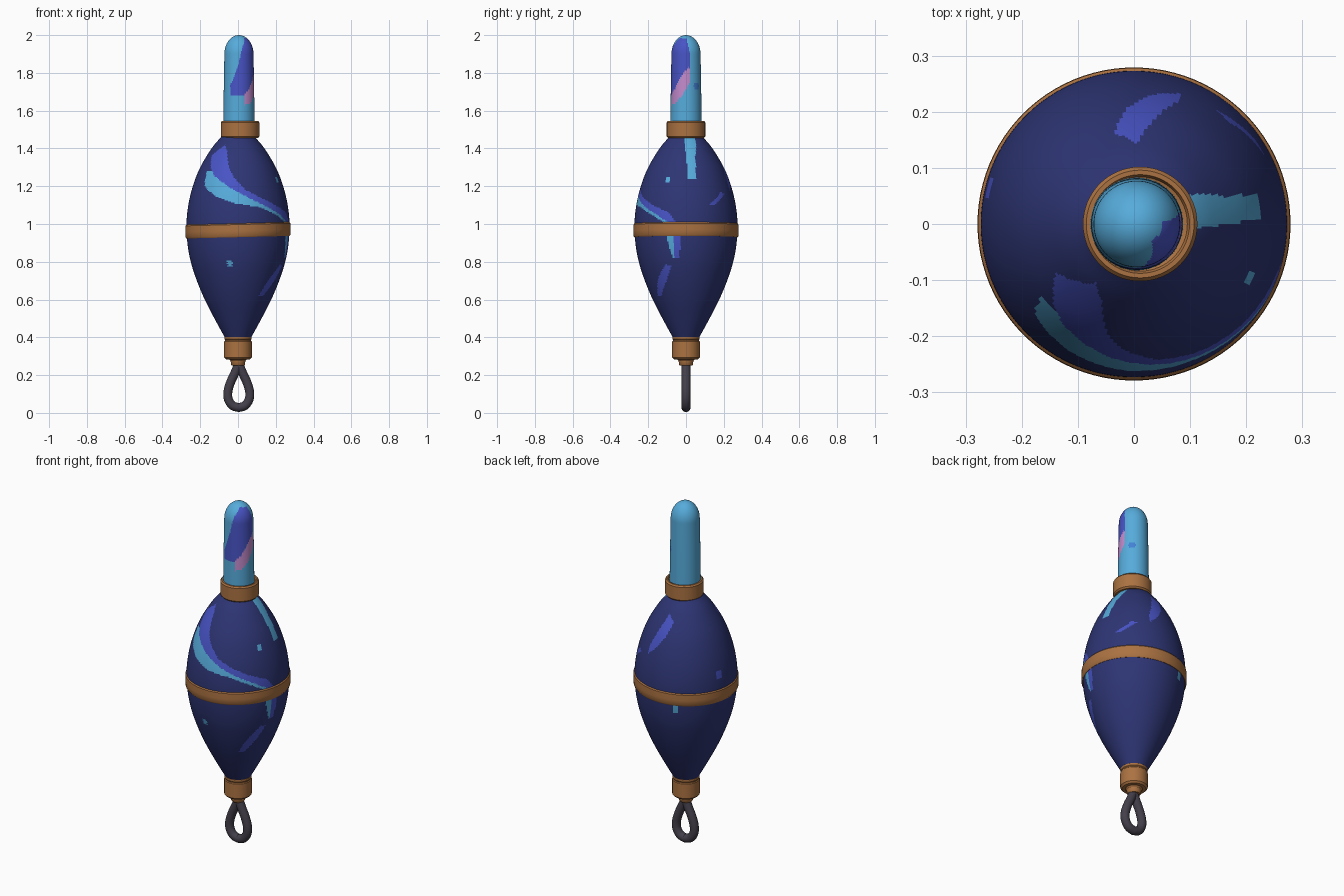
import bpy, bmesh, math
from mathutils import Vector

if "Cube" in bpy.data.objects:
    bpy.data.objects.remove(bpy.data.objects["Cube"])


def material(name, rgb):
    m = bpy.data.materials.new(name)
    m.diffuse_color = (*rgb, 1)
    m.use_nodes = True
    m.node_tree.nodes["Principled BSDF"].inputs["Base Color"].default_value = m.diffuse_color
    return m


NAVY = material("navy", (0.027, 0.036, 0.175))
VIOLET = material("violet blue", (0.065, 0.088, 0.56))
CYAN = material("light cyan", (0.093, 0.41, 0.71))
AZURE = material("azure", (0.055, 0.22, 0.66))
PINK = material("pink", (0.55, 0.26, 0.61))
BRONZE = material("bronze", (0.41, 0.17, 0.054))
DARK = material("dark metal", (0.058, 0.05, 0.07))


def smooth_curve(pts, n):
    """Catmull-Rom through 2D points, n steps per span."""
    p = [Vector(a) for a in pts]
    p = [2 * p[0] - p[1]] + p + [2 * p[-1] - p[-2]]
    out = []
    for i in range(1, len(p) - 2):
        a, b, c, d = p[i - 1:i + 3]
        for k in range(n):
            t = k / n
            out.append(0.5 * (2 * b + (c - a) * t + (2 * a - 5 * b + 4 * c - d) * t * t
                              + (3 * b - a - 3 * c + d) * t ** 3))
    return out + [p[-2]]


def inside(poly, u, v):
    hit = False
    for (x1, y1), (x2, y2) in zip(poly, poly[1:] + poly[:1]):
        if (y1 > v) != (y2 > v) and u < (x2 - x1) * (v - y1) / (y2 - y1) + x1:
            hit = not hit
    return hit


def lathe(name, profile, mats, seg=64, cx=0.0, closed=False, patches=(), tilt=0.0):
    """Spin an (r, z) profile; patches are (slot, polygon in degrees from front, z)."""
    bm = bmesh.new()
    rings = []
    for r, z in profile:
        if r < 1e-4:
            rings.append([bm.verts.new((cx, 0, z))] * seg)
        else:
            rings.append([bm.verts.new((cx + r * math.sin(a), -r * math.cos(a),
                                        z + tilt * r * math.sin(a)))
                          for a in (2 * math.pi * k / seg for k in range(seg))])
    pairs = list(zip(rings, rings[1:]))
    if closed:
        pairs.append((rings[-1], rings[0]))
    for lo, hi in pairs:
        for k in range(seg):
            j = (k + 1) % seg
            vs = list(dict.fromkeys((lo[k], lo[j], hi[j], hi[k])))
            f = bm.faces.new(vs)
            c = f.calc_center_median()
            ang = math.degrees(math.atan2(c.x - cx, -c.y))
            if ang < -165:
                ang += 360
            for slot, poly in patches:
                if inside(poly, ang, c.z):
                    f.material_index = slot
    bmesh.ops.recalc_face_normals(bm, faces=bm.faces)
    me = bpy.data.meshes.new(name)
    bm.to_mesh(me)
    bm.free()
    for m in mats:
        me.materials.append(m)
    ob = bpy.data.objects.new(name, me)
    bpy.context.collection.objects.link(ob)
    bpy.context.view_layer.objects.active = ob
    ob.select_set(True)
    bpy.ops.object.shade_smooth_by_angle(angle=math.radians(35))
    ob.select_set(False)
    return ob


def spot(u, z, du, dz):
    return [(u - du, z - dz), (u + du, z - dz), (u + du, z + dz), (u - du, z + dz)]


# egg-shaped body with painted swooshes (1 = violet, 2 = cyan)
body_pts = [(0.07, 0.4), (0.125, 0.5), (0.176, 0.6), (0.218, 0.7), (0.25, 0.8), (0.268, 0.9),
            (0.273, 1.0), (0.263, 1.1), (0.239, 1.2), (0.2, 1.3), (0.14, 1.4), (0.09, 1.46)]
body_curve = smooth_curve(body_pts, 16)
body_patches = [
    # front swoosh
    (2, [(-38, 1.28), (-52, 1.28), (-48, 1.2), (-29, 1.15), (-5, 1.11), (25, 1.09), (45, 1.055),
         (60, 1.02), (66, 1.0), (78, 1.0), (70, 1.045), (53, 1.06), (19, 1.13), (-11, 1.2)]),
    (1, [(-33, 1.42), (-58, 1.365), (-46, 1.3), (-36, 1.26), (-11, 1.195), (19, 1.125),
         (53, 1.055), (73, 1.0), (80, 1.0), (70, 1.06), (46, 1.105), (28, 1.14), (10, 1.18),
         (-4, 1.24), (-14, 1.3), (-22, 1.385)]),
    # its tail under the band
    (2, [(67, 0.94), (76, 0.94), (77, 0.82), (74, 0.82)]),
    (1, [(76, 0.94), (85, 0.94), (82, 0.82), (77, 0.82)]),
    (1, [(36, 0.62), (46, 0.62), (62, 0.7), (72, 0.78), (64, 0.785), (48, 0.71)]),
    # right drip
    (2, [(85, 1.47), (122, 1.47), (107, 1.36), (103, 1.24), (93, 1.24), (90, 1.36)]),
    # back strokes
    (1, [(178, 1.4), (192, 1.36), (184, 1.29), (172, 1.22), (159, 1.17), (160, 1.22), (168, 1.31)]),
    (1, [(118, 1.1), (124, 1.1), (144, 1.16), (138, 1.17)]),
    # small dabs
    (2, spot(65, 1.235, 3.5, 0.014)),
    (2, spot(-10, 0.79, 3, 0.014)),
    (1, spot(-104, 1.08, 4, 0.022)),
    (2, spot(-157, 0.91, 3, 0.03)),
]
lathe("float_body", [(0, 0.4)] + [tuple(p) for p in body_curve] + [(0, 1.46)],
      [NAVY, VIOLET, CYAN], seg=180, patches=body_patches)

# waist band, very slightly tilted
lathe("waist_band", [(0.262, 0.93), (0.273, 0.93), (0.278, 0.937), (0.279, 0.965),
                     (0.278, 0.997), (0.272, 1.004), (0.262, 1.004)],
      [BRONZE], seg=96, closed=True, tilt=0.025)

# rounded tip with painted patch
dome = [(0.077 * math.cos(a), 1.9 + 0.1 * math.sin(a))
        for a in (math.pi / 2 * k / 20 for k in range(20))] + [(0, 2.0)]
shaft = [(0.083 - 0.006 * (k / 40) ** 1.5, 1.46 + 0.44 * k / 40) for k in range(40)]
tip_patches = [
    (1, [(-32, 1.68), (-35, 1.73), (-10, 1.81), (5, 1.88), (15, 1.94), (40, 1.985), (95, 1.98),
         (105, 1.9), (104, 1.82), (70, 1.78), (40, 1.71), (22, 1.68)]),
    (2, [(22, 1.63), (22, 1.69), (45, 1.72), (75, 1.79), (100, 1.83), (106, 1.82), (105, 1.75),
         (75, 1.68), (45, 1.635)]),
    (3, [(125, 1.71), (145, 1.71), (151, 1.73), (145, 1.75), (125, 1.75), (119, 1.73)]),
]
lathe("float_tip", [(0, 1.46)] + shaft + dome, [CYAN, VIOLET, PINK, AZURE], seg=120,
      cx=0.005, patches=tip_patches)

# upper collar
lathe("upper_collar", [(0.07, 1.455), (0.095, 1.455), (0.102, 1.463), (0.102, 1.538),
                       (0.096, 1.546), (0.088, 1.546), (0.084, 1.535), (0.07, 1.53)],
      [BRONZE], cx=0.011, closed=True)

# lower collar with groove, and the neck below it
lathe("lower_collar", [(0, 0.25), (0.032, 0.25), (0.037, 0.256), (0.039, 0.275), (0.046, 0.283),
                       (0.064, 0.284), (0.073, 0.294), (0.073, 0.378), (0.069, 0.382),
                       (0.069, 0.386), (0.072, 0.39), (0.072, 0.402), (0.066, 0.408), (0, 0.41)],
      [BRONZE])

# teardrop line ring
cu = bpy.data.curves.new("line_ring", "CURVE")
cu.dimensions = "3D"
cu.bevel_depth = 0.024
cu.bevel_resolution = 5
half = smooth_curve([(0, 0.028), (0.033, 0.039), (0.055, 0.072), (0.057, 0.115),
                     (0.042, 0.165), (0.022, 0.208), (0.004, 0.25)], 6)
loop = half + [Vector((-p.x, p.y)) for p in reversed(half[1:])]
sp = cu.splines.new("POLY")
sp.points.add(len(loop) - 1)
for pt, p in zip(sp.points, loop):
    pt.co = (p.x + 0.004, 0, p.y, 1)
sp.use_cyclic_u = True
sp.use_smooth = True
cu.materials.append(DARK)
ring = bpy.data.objects.new("line_ring", cu)
bpy.context.collection.objects.link(ring)
